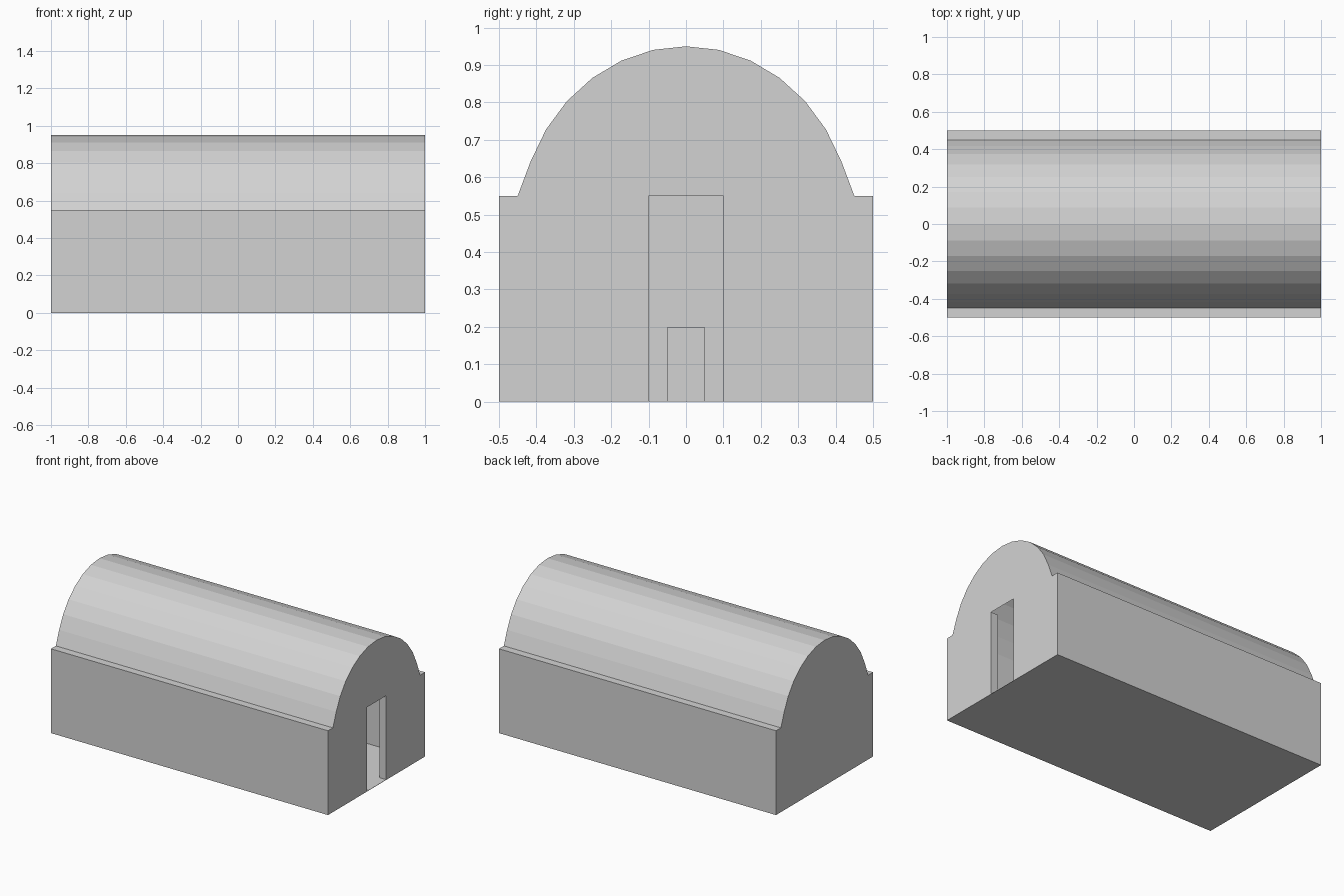
import bpy, bmesh, math

if "Cube" in bpy.data.objects:
    bpy.data.objects.remove(bpy.data.objects["Cube"])

grey = bpy.data.materials.new("light grey stone")
grey.diffuse_color = (0.65, 0.65, 0.65, 1)
grey.use_nodes = True
grey.node_tree.nodes["Principled BSDF"].inputs["Base Color"].default_value = grey.diffuse_color


def finish(name, bm):
    bmesh.ops.recalc_face_normals(bm, faces=bm.faces)
    me = bpy.data.meshes.new(name)
    bm.to_mesh(me)
    bm.free()
    me.materials.append(grey)
    ob = bpy.data.objects.new(name, me)
    bpy.context.collection.objects.link(ob)
    return ob


def prism(name, pts, x0, x1, open_bottom=False):
    """Extrude a (y, z) outline along x; the last edge may be left open."""
    bm = bmesh.new()
    a = [bm.verts.new((x0, y, z)) for y, z in pts]
    b = [bm.verts.new((x1, y, z)) for y, z in pts]
    n = len(pts)
    for i in range(n - 1 if open_bottom else n):
        j = (i + 1) % n
        bm.faces.new((a[i], a[j], b[j], b[i]))
    bm.faces.new(a)
    bm.faces.new(b)
    return finish(name, bm)


def box(name, x0, x1, y0, y1, z0, z1):
    return prism(name, [(y0, z0), (y1, z0), (y1, z1), (y0, z1)], x0, x1)


H = 0.55   # wall height
T = 0.05   # wall thickness

# floor slab, long walls and closed rear wall
box("floor", -1, 1, -0.5, 0.5, 0, 0.002)
box("front_wall", -1, 1, -0.5, -0.5 + T, 0, H)
box("back_wall", -1, 1, 0.5 - T, 0.5, 0, H)
box("closed_end_wall", -1, -1 + T, -0.5 + T, 0.5 - T, 0, H)

# end wall split by the full-height doorway
box("door_wall_front", 1 - T, 1, -0.5 + T, -0.1, 0, H)
box("door_wall_back", 1 - T, 1, 0.1, 0.5 - T, 0, H)

# hollow faceted barrel roof with gables, open underneath
arc = [(0.45 * math.sin(math.radians(11.25 * k)),
        0.45 + 0.5 * math.cos(math.radians(11.25 * k))) for k in range(-6, 7)]
prism("barrel_roof", [(-0.45, H)] + arc + [(0.45, H)], -1, 1, open_bottom=True)

# small block inside, facing the door
box("inner_block", -0.85, -0.75, -0.05, 0.05, 0, 0.2)
